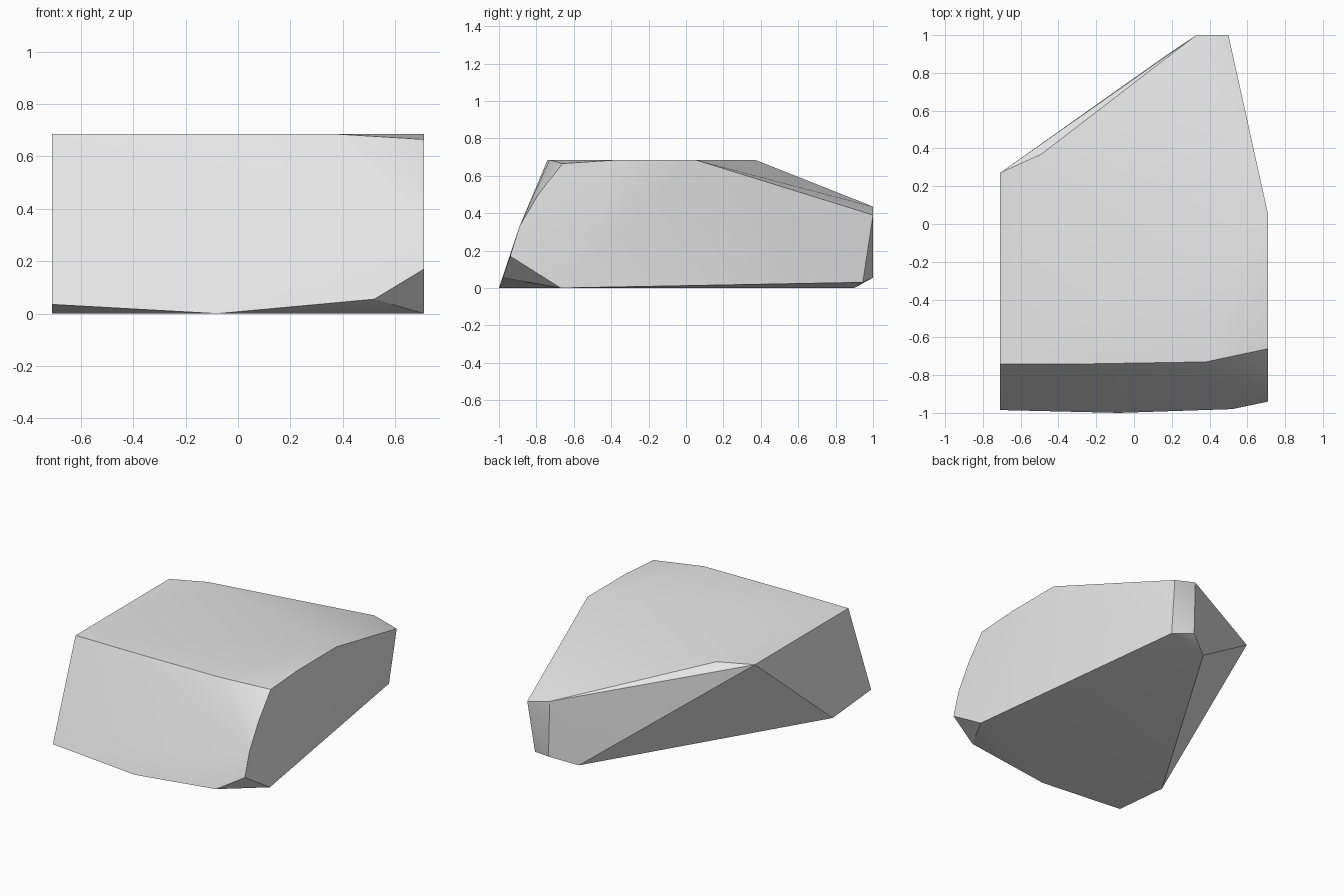
import bpy
import bmesh
import math

cube = bpy.data.objects.get("Cube")
if cube:
    bpy.data.objects.remove(cube, do_unlink=True)

# Stone colour
stone = bpy.data.materials.new("light grey stone")
stone.use_nodes = True
grey = (0.8, 0.8, 0.8, 1.0)
stone.diffuse_color = grey
stone.node_tree.nodes["Principled BSDF"].inputs["Base Color"].default_value = grey

SIDE, TOP = 0.71, 0.685

# Corners of the chipped stone, grouped by region
front_foot = [(-SIDE, -0.985, 0.035), (-0.08, -1, 0), (0.52, -0.98, 0.055)]
underside = [(SIDE, -0.67, 0), (-SIDE, -0.57, 0), (0.18, 0.9, 0)]
left_rim = [(SIDE, y, z) for y, z in
            ((-0.94, 0.17), (-0.89, 0.33), (-0.79, 0.5), (-0.66, 0.665))]
flat_top = [(x, y, TOP) for x, y in
            ((-SIDE, -0.74), (-0.22, -0.74), (0.38, -0.73), (SIDE, -0.36),
             (SIDE, 0.05), (-0.49, 0.37), (-SIDE, 0.27))]
back_tip = [(0.33, 1, 0.435), (0.5, 1, 0.39), (0.34, 1, 0.055), (0.48, 0.945, 0.03)]

# Wrap the corners in a convex skin
bm = bmesh.new()
for corner in front_foot + underside + left_rim + flat_top + back_tip:
    bm.verts.new(corner)
hull = bmesh.ops.convex_hull(bm, input=bm.verts[:])
loose = [v for v in bm.verts if not v.link_faces]
bmesh.ops.delete(bm, geom=loose, context="VERTS")
bmesh.ops.dissolve_limit(bm, angle_limit=math.radians(0.5),
                         verts=bm.verts[:], edges=bm.edges[:])
bmesh.ops.recalc_face_normals(bm, faces=bm.faces[:])

mesh = bpy.data.meshes.new("rock")
bm.to_mesh(mesh)
bm.free()
mesh.materials.append(stone)
rock = bpy.data.objects.new("rock", mesh)
bpy.context.collection.objects.link(rock)

# Soft facets with crisp main edges
bpy.ops.object.select_all(action="DESELECT")
rock.select_set(True)
bpy.context.view_layer.objects.active = rock
bpy.ops.object.shade_smooth_by_angle(angle=math.radians(30))
